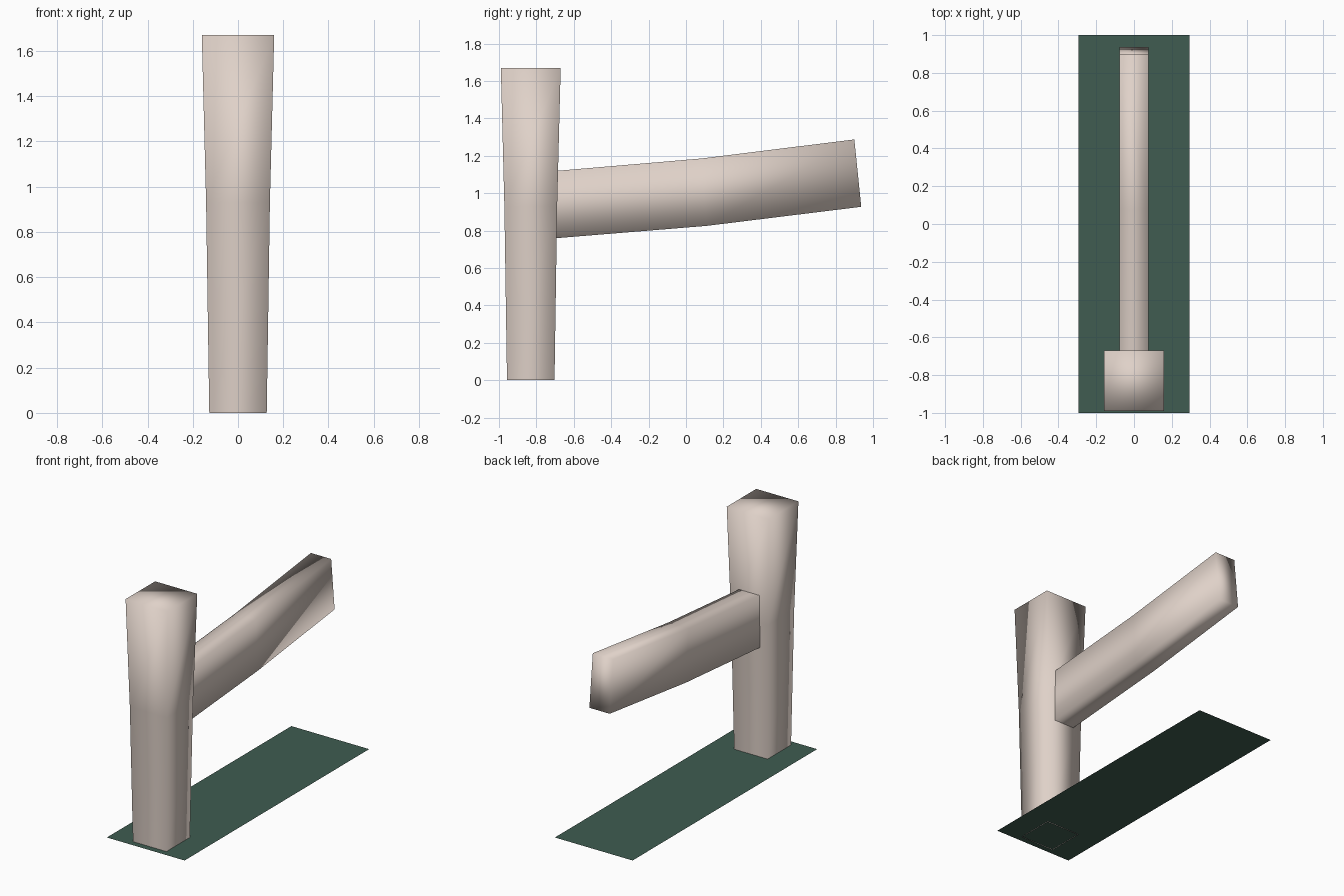
import bpy, bmesh

if "Cube" in bpy.data.objects:
    bpy.data.objects.remove(bpy.data.objects["Cube"])


def material(name, rgb):
    m = bpy.data.materials.new(name)
    m.diffuse_color = (*rgb, 1.0)
    m.use_nodes = True
    m.node_tree.nodes["Principled BSDF"].inputs["Base Color"].default_value = m.diffuse_color
    return m


def loft(name, rings, mat, smooth=True):
    """Join four-cornered rings into an open-bottomed tube with a capped end."""
    bm = bmesh.new()
    loops = [[bm.verts.new(p) for p in ring] for ring in rings]
    for a, b in zip(loops, loops[1:]):
        for i in range(4):
            j = (i + 1) % 4
            bm.faces.new((a[i], a[j], b[j], b[i]))
    bm.faces.new(loops[-1])
    bmesh.ops.recalc_face_normals(bm, faces=bm.faces)
    for f in bm.faces:
        f.smooth = smooth
    mesh = bpy.data.meshes.new(name)
    bm.to_mesh(mesh)
    bm.free()
    mesh.materials.append(mat)
    obj = bpy.data.objects.new(name, mesh)
    bpy.context.collection.objects.link(obj)
    return obj


def square(r, z, y=-0.83):
    return [(-r, y - r, z), (r, y - r, z), (r, y + r, z), (-r, y + r, z)]


def section(w, top, bottom):
    (yt, zt), (yb, zb) = top, bottom
    return [(-w, yb, zb), (w, yb, zb), (w, yt, zt), (-w, yt, zt)]


pale = material("pale_stone", (0.74, 0.64, 0.58))
green = material("dark_green", (0.05, 0.108, 0.083))

# Upright post, flaring towards the top
loft("post", [square(0.127, 0), square(0.141, 0.93), square(0.16, 1.67)], pale)

# Rising arm with a slight bend, rooted inside the post
loft("arm", [
    section(0.077, (-0.80, 1.11), (-0.77, 0.753)),
    section(0.077, (0.08, 1.185), (0.11, 0.825)),
    section(0.077, (0.90, 1.287), (0.937, 0.927)),
], pale)

# Flat base sheet
loft("base", [[(-0.295, -1, 0.003), (0.295, -1, 0.003),
               (0.295, 1, 0.003), (-0.295, 1, 0.003)]], green, False)
